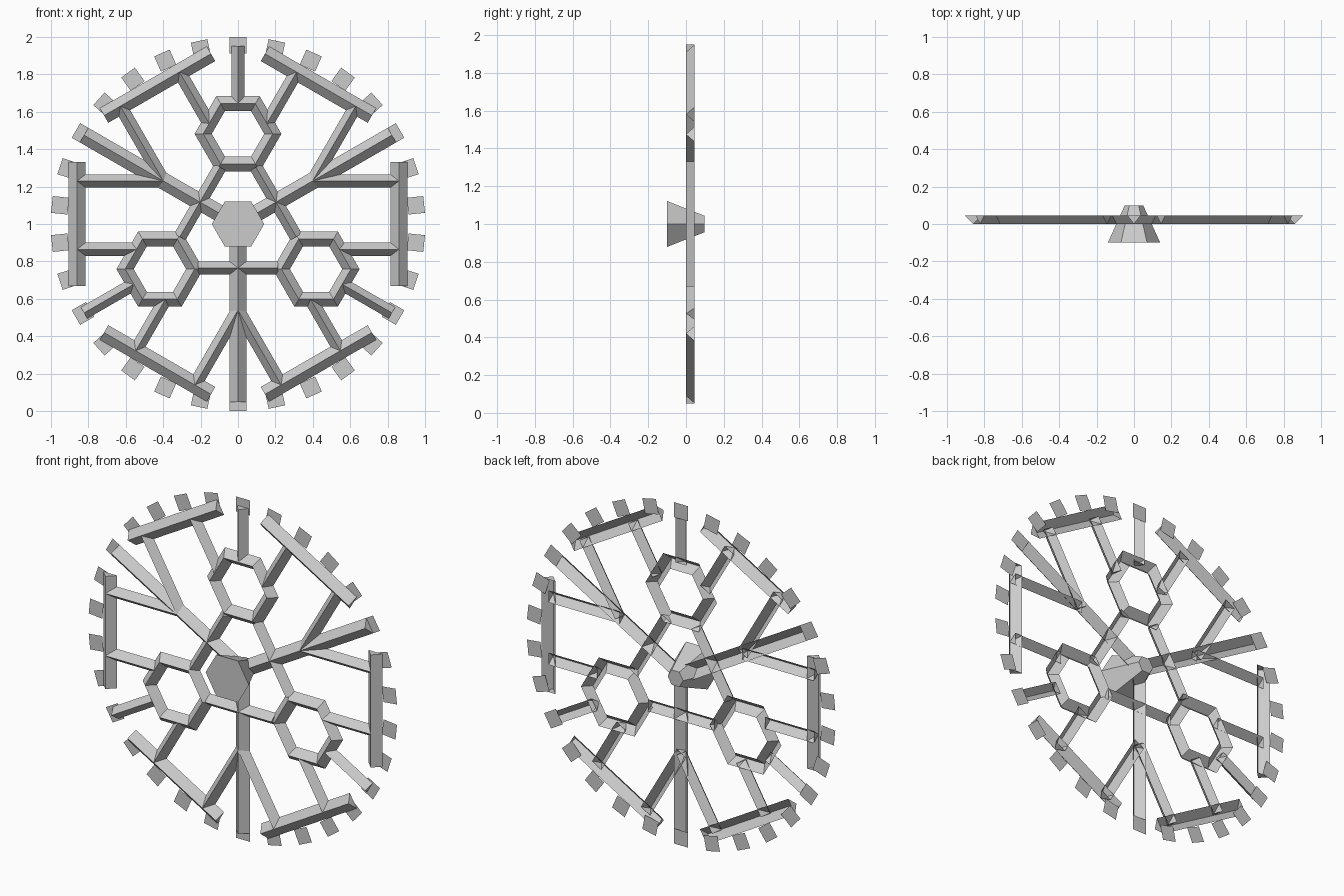
import bpy
from math import cos, sin, pi, radians
from mathutils import Vector, Matrix

if "Cube" in bpy.data.objects:
    bpy.data.objects.remove(bpy.data.objects["Cube"])

DEPTH = 0.045   # ridge at y = 0, open back at y = DEPTH

metal = bpy.data.materials.new("grey_metal")
metal.use_nodes = True
GREY = (0.6, 0.6, 0.6, 1)
metal.diffuse_color = GREY
metal.node_tree.nodes["Principled BSDF"].inputs["Base Color"].default_value = GREY


def make(name, verts, faces, turn=0):
    """Mesh drawn in wheel space (centre at origin), turned about the axle."""
    spin = Matrix.Translation((0, 0, 1)) @ Matrix.Rotation(-radians(turn), 4, 'Y')
    mesh = bpy.data.meshes.new(name)
    mesh.from_pydata([spin @ Vector(v) for v in verts], [], faces)
    mesh.materials.append(metal)
    obj = bpy.data.objects.new(name, mesh)
    bpy.context.collection.objects.link(obj)
    return obj


def bar(name, a, b, width, turn=0):
    """Ridged bar from a to b (x, z), open at the back, capped at the ends."""
    a, b = Vector(a), Vector(b)
    d = (b - a).normalized()
    side = Vector((-d.y, d.x)) * width / 2
    verts = []
    for p in (a, b):
        l, r = p + side, p - side
        verts += [(l.x, DEPTH, l.y), (p.x, 0, p.y), (r.x, DEPTH, r.y)]
    make(name, verts, [(0, 3, 4, 1), (1, 4, 5, 2), (0, 1, 2), (3, 5, 4)], turn)


def hexagon(radius, y, cx=0):
    return [(cx + radius * cos(k * pi / 3), y, radius * sin(k * pi / 3)) for k in range(6)]


def loft(rings):
    """Quads between successive rings of six points."""
    return [(6 * i + k, 6 * i + (k + 1) % 6, 6 * i + 6 + (k + 1) % 6, 6 * i + 6 + k)
            for i in range(rings - 1) for k in range(6)]


# Three main spokes, each with a fork, a cross bar and a hexagonal ring
for turn in (30, 150, 270):
    bar("main_spoke", (0, 0), (0.95, 0), 0.09, turn)
    bar("cross_bar", (0.235, -0.215), (0.235, 0.215), 0.07, turn)
    for s in (1, -1):
        start = Vector((0.46, 0))
        length = 0.86 - 0.46 * cos(pi / 6)
        end = start + length * Vector((cos(pi / 6), s * sin(pi / 6)))
        bar("fork_branch", start, end, 0.07, turn)

for turn in (90, 210, 330):
    rings = hexagon(0.232, DEPTH, 0.482) + hexagon(0.186, 0, 0.482) + hexagon(0.14, DEPTH, 0.482)
    # a hexagon with a point on the radial axis is turned to lie flat-side out
    flat = Matrix.Translation((0.482, 0, 0)) @ Matrix.Rotation(pi / 6, 4, 'Y') @ Matrix.Translation((-0.482, 0, 0))
    make("hex_ring", [flat @ Vector(v) for v in rings], loft(3), turn)
    bar("ring_spoke", (0.65, 0), (0.95, 0), 0.07, turn)
    for s in (1, -1):
        # branch perpendicular to the neighbouring rim beam
        out = Vector((cos(pi / 6), s * sin(pi / 6)))
        along = Vector((-out.y, out.x)) * -s * 0.135
        bar("ring_branch", out * 0.545 + along, out * 0.86 + along, 0.07, turn)

# Rim beams
for turn in range(0, 360, 60):
    bar("rim_beam", (0.86, -0.33), (0.86, 0.33), 0.09, turn)

# Flat teeth around the rim
for k in range(30):
    make("rim_tooth", [(0.912, DEPTH, -0.045), (1, DEPTH, -0.045),
                       (1, DEPTH, 0.045), (0.912, DEPTH, 0.045)], [(0, 1, 2, 3)], 12 * k + 6)

# Tapered hexagonal hub
make("hub", hexagon(0.14, -0.1) + hexagon(0.05, 0.098),
     loft(2) + [tuple(range(6)), tuple(range(11, 5, -1))])
